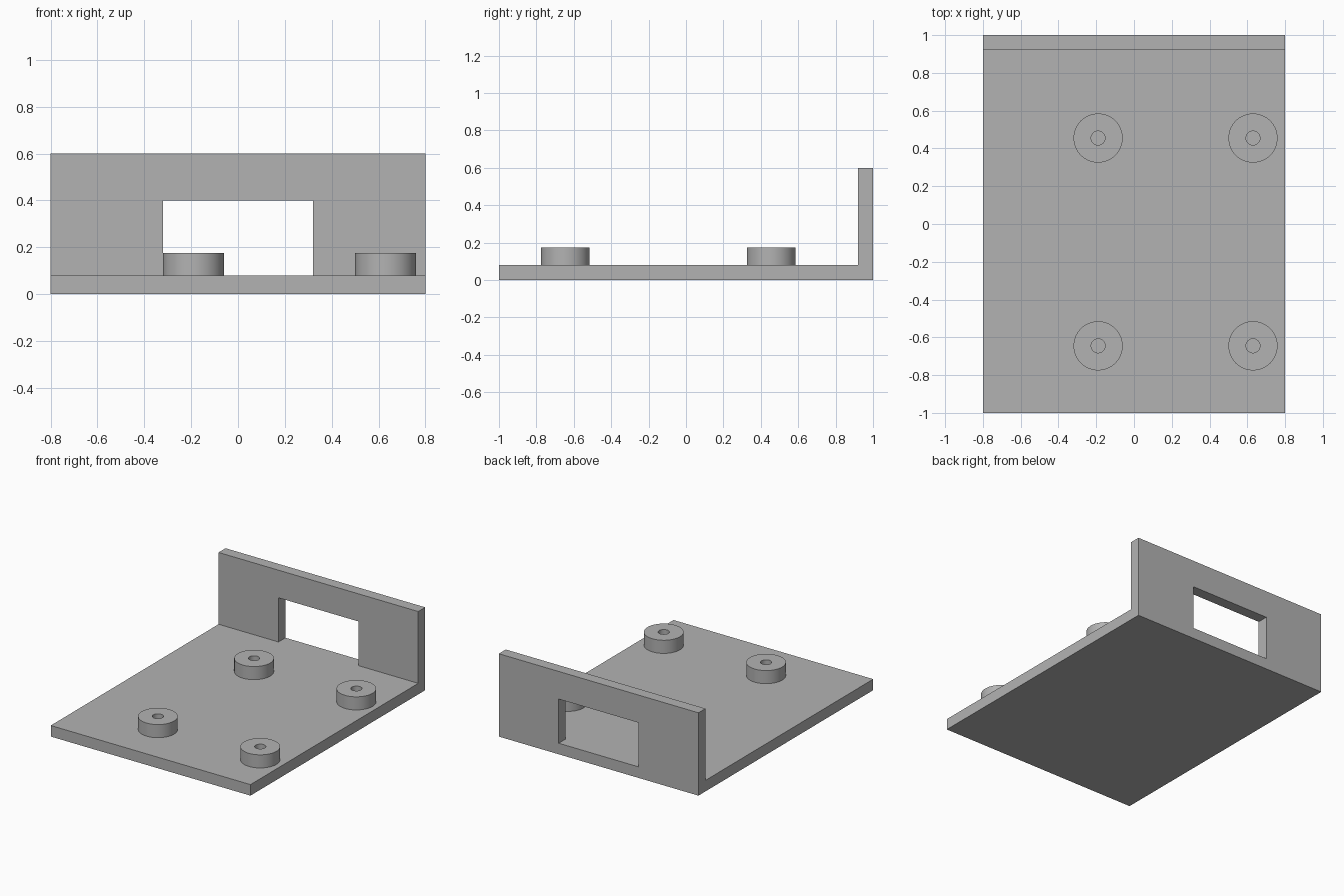
import bpy
import bmesh
import math
from mathutils import Vector

cube = bpy.data.objects.get("Cube")
if cube:
    bpy.data.objects.remove(cube, do_unlink=True)

grey = bpy.data.materials.new("plain grey")
grey.use_nodes = True
GREY = (0.45, 0.45, 0.45, 1)
grey.diffuse_color = GREY
grey.node_tree.nodes["Principled BSDF"].inputs["Base Color"].default_value = GREY


def add_object(name, bm):
    bmesh.ops.remove_doubles(bm, verts=bm.verts, dist=0.0005)
    bmesh.ops.recalc_face_normals(bm, faces=bm.faces)
    mesh = bpy.data.meshes.new(name)
    bm.to_mesh(mesh)
    bm.free()
    mesh.materials.append(grey)
    obj = bpy.data.objects.new(name, mesh)
    bpy.context.collection.objects.link(obj)
    return obj


# L-shaped bracket: floor plate and back wall with a window, as one welded shell
stops = ((-0.8, -0.32, 0.32, 0.8), (-1, 0.92, 1), (0, 0.08, 0.4, 0.6))


def solid(cell):
    i, j, k = cell
    if not all(0 <= c < len(s) - 1 for c, s in zip(cell, stops)):
        return False
    floor = k == 0
    window = i == 1 and k == 1
    return floor or (j == 1 and not window)


bm = bmesh.new()
cells = [(i, j, k) for i in range(3) for j in range(2) for k in range(3)]
for cell in filter(solid, cells):
    for axis in range(3):
        u, v = (axis + 1) % 3, (axis + 2) % 3
        for side in (0, 1):
            neighbour = list(cell)
            neighbour[axis] += 2 * side - 1
            if solid(neighbour):
                continue
            corners = []
            for du, dv in ((0, 0), (1, 0), (1, 1), (0, 1)):
                p = Vector()
                p[axis] = stops[axis][cell[axis] + side]
                p[u] = stops[u][cell[u] + du]
                p[v] = stops[v][cell[v] + dv]
                corners.append(bm.verts.new(p))
            bm.faces.new(corners)
add_object("bracket", bm)


# Round mounting posts with a centre hole, turned from a rectangular section
def mounting_post(name, x, y):
    bm = bmesh.new()
    section = ((0.037, 0.08), (0.13, 0.08), (0.13, 0.175), (0.037, 0.175))
    verts = [bm.verts.new((r, 0, z)) for r, z in section]
    edges = [bm.edges.new((verts[n], verts[n - 1])) for n in range(4)]
    bmesh.ops.spin(bm, geom=verts + edges, cent=(0, 0, 0), axis=(0, 0, 1),
                   angle=math.tau, steps=64)
    post = add_object(name, bm)
    post.location = (x, y, 0)
    bpy.ops.object.select_all(action="DESELECT")
    post.select_set(True)
    bpy.context.view_layer.objects.active = post
    bpy.ops.object.shade_smooth_by_angle(angle=math.radians(30))


for row, y in (("front", -0.645), ("back", 0.455)):
    for side, x in (("right", -0.19), ("left", 0.63)):
        mounting_post(f"{row}_{side}_mounting_post", x, y)
